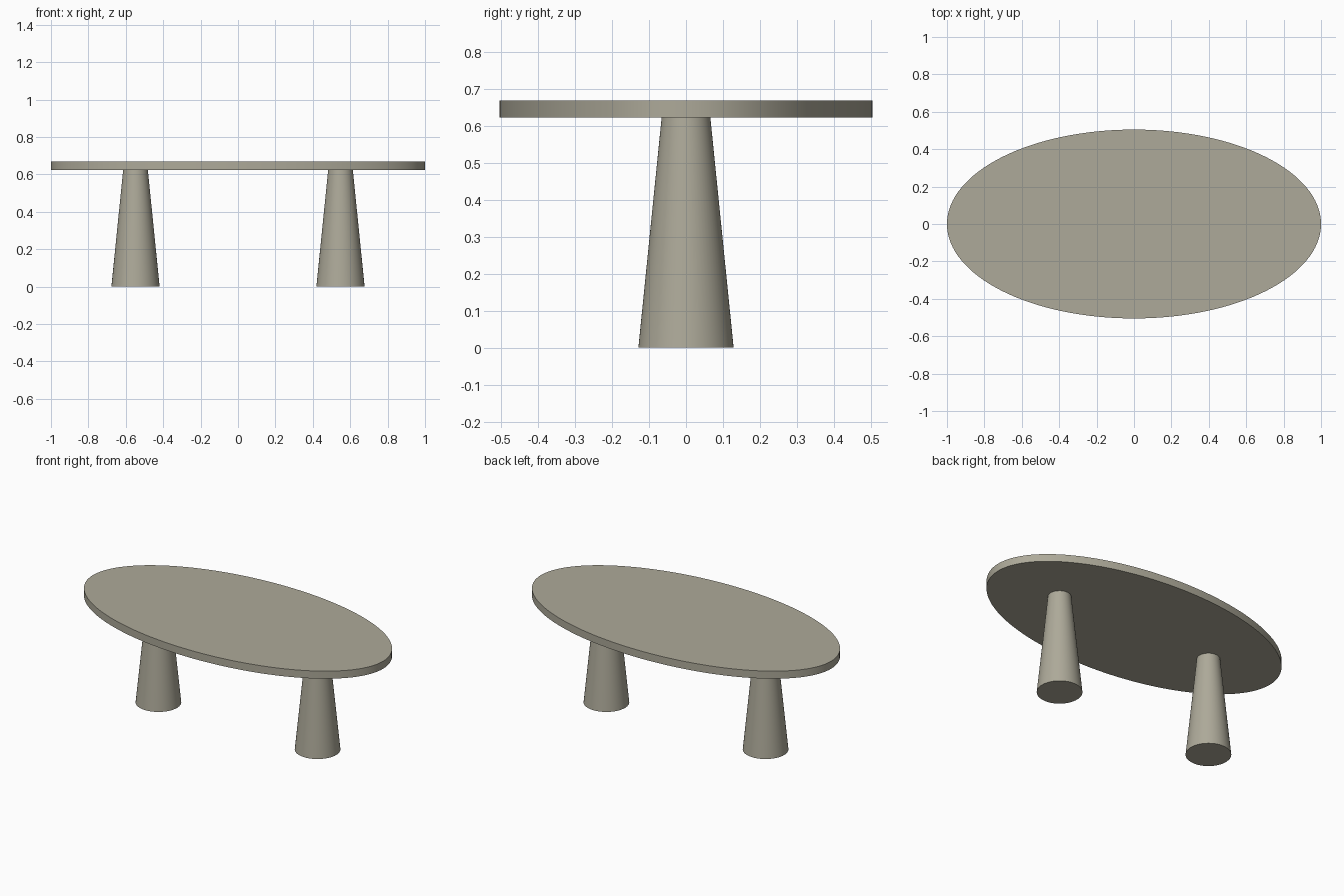
import bpy
import math

if "Cube" in bpy.data.objects:
    bpy.data.objects.remove(bpy.data.objects["Cube"])

stone = bpy.data.materials.new("warm grey stone")
stone.diffuse_color = (0.42, 0.40, 0.32, 1.0)
stone.use_nodes = True
stone.node_tree.nodes["Principled BSDF"].inputs["Base Color"].default_value = stone.diffuse_color

TOP_Z, UNDER_Z = 0.67, 0.623


def tapered(name, x, r_bottom, r_top, z0, z1, scale_y=1.0, sides=64):
    """Upright round part from z0 to z1, optionally squashed to an oval."""
    bpy.ops.mesh.primitive_cone_add(vertices=sides, radius1=r_bottom, radius2=r_top,
                                    depth=z1 - z0, location=(x, 0, (z0 + z1) / 2))
    ob = bpy.context.object
    ob.name = name
    ob.scale.y = scale_y
    bpy.ops.object.transform_apply(location=False, rotation=False, scale=True)
    ob.data.materials.append(stone)
    bpy.ops.object.shade_smooth_by_angle(angle=math.radians(30))
    return ob


# Oval slab
tapered("table_top", 0, 1.0, 1.0, UNDER_Z, TOP_Z, scale_y=0.505, sides=128)

# Two tapered pedestals, wider at the floor
for side, x in (("left", -0.548), ("right", 0.548)):
    tapered(side + "_leg", x, 0.129, 0.066, 0, UNDER_Z)
